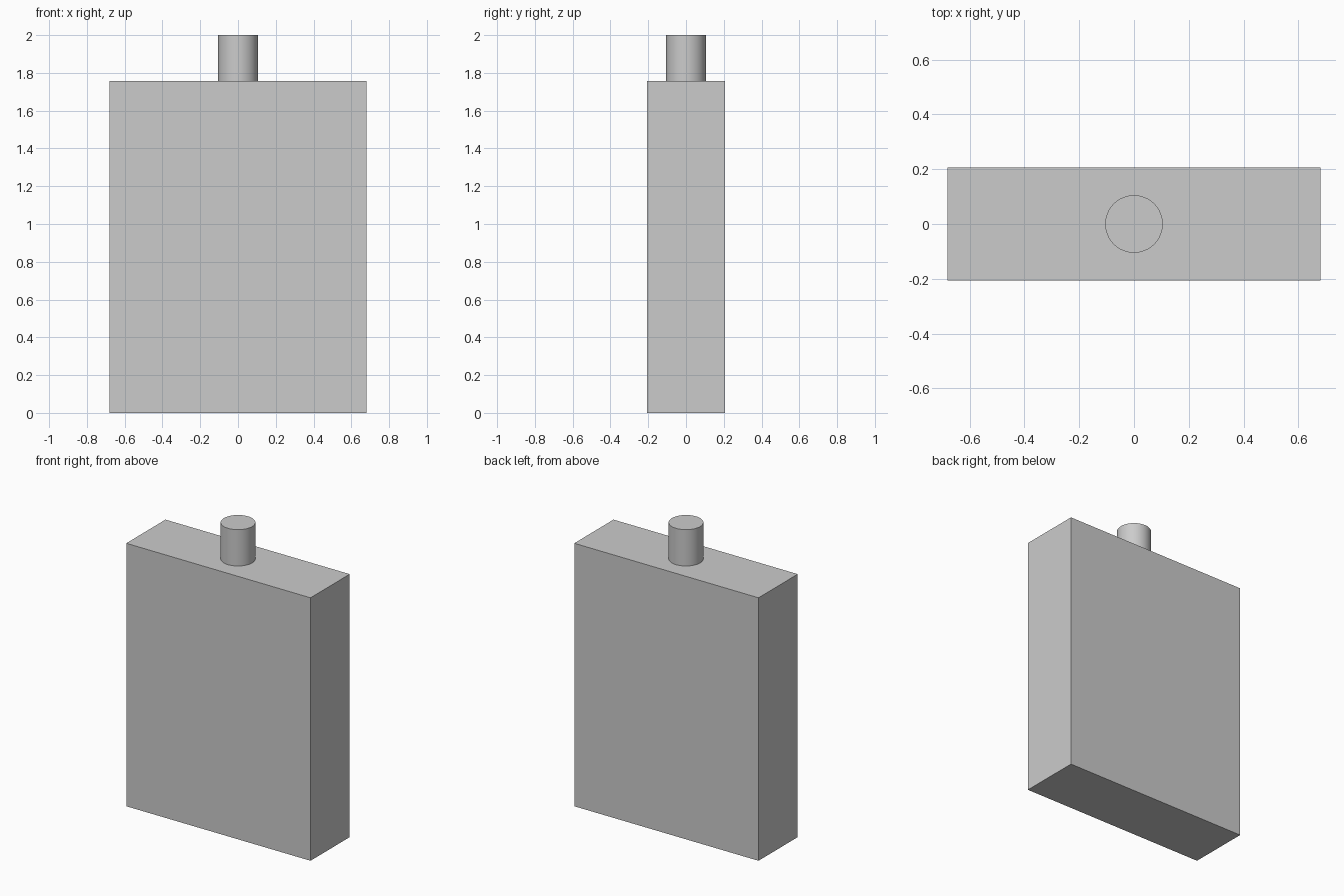
import bpy
import math

if "Cube" in bpy.data.objects:
    bpy.data.objects.remove(bpy.data.objects["Cube"])

BODY_SIZE = (1.362, 0.414, 1.757)
NECK_RADIUS = 0.105
TOP = 2.0

# Flat rectangular body
bpy.ops.mesh.primitive_cube_add(size=1, location=(0, 0, BODY_SIZE[2] / 2))
body = bpy.context.object
body.name = "body"
body.scale = BODY_SIZE
bpy.ops.object.transform_apply(location=False, rotation=False, scale=True)

# Round neck standing on the body
neck_height = TOP - BODY_SIZE[2]
bpy.ops.mesh.primitive_cylinder_add(
    vertices=64, radius=NECK_RADIUS, depth=neck_height,
    location=(0, 0, BODY_SIZE[2] + neck_height / 2))
neck = bpy.context.object
neck.name = "neck"
bpy.ops.object.shade_smooth_by_angle(angle=math.radians(30))
